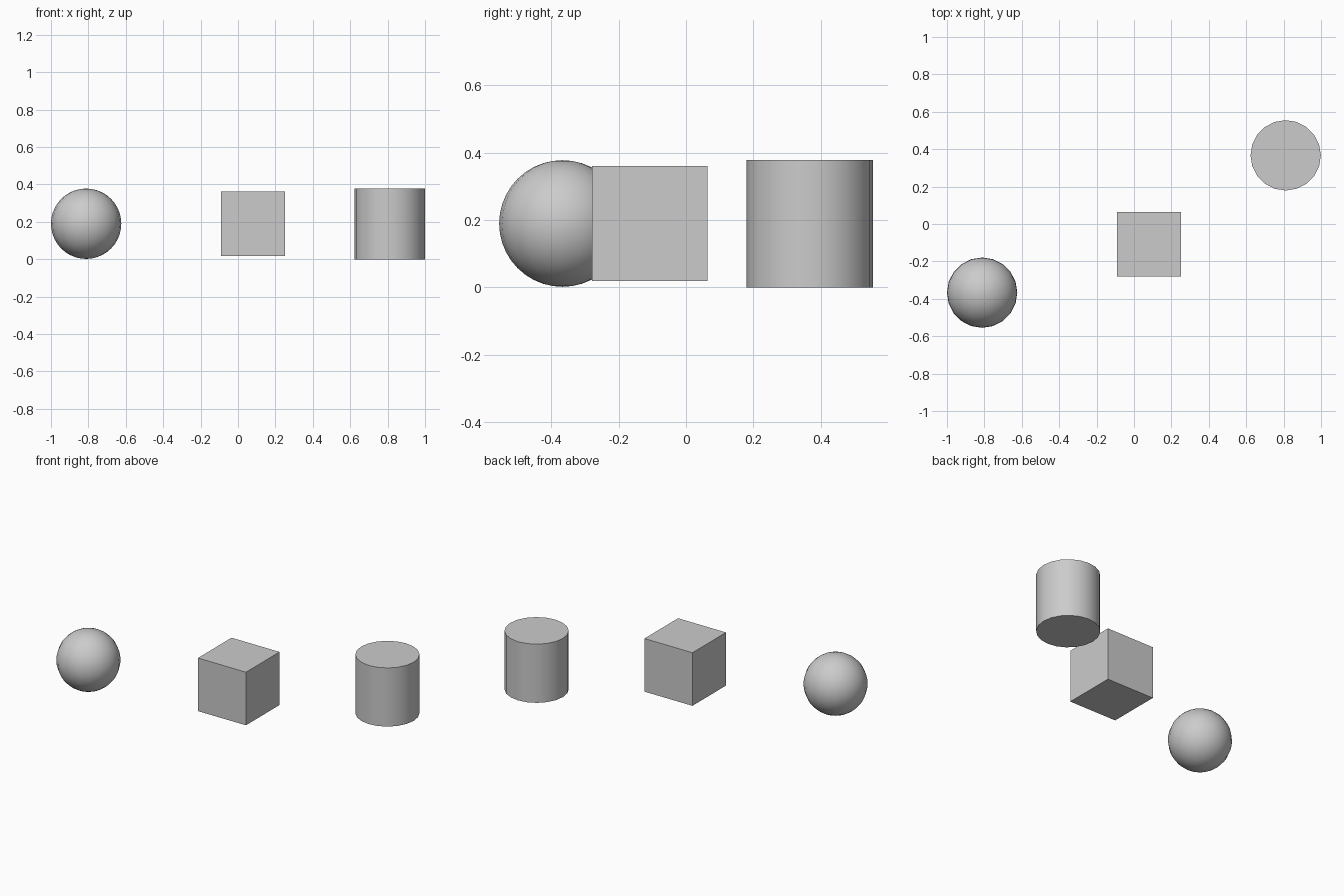
import bpy
import math

if "Cube" in bpy.data.objects:
    bpy.data.objects.remove(bpy.data.objects["Cube"])


def finish(name, smooth=True):
    obj = bpy.context.object
    obj.name = name
    if smooth:
        bpy.ops.object.shade_smooth_by_angle(angle=math.radians(40))
    return obj


# ball, front left
bpy.ops.mesh.primitive_uv_sphere_add(segments=20, ring_count=20, radius=0.188,
                                     location=(-0.812, -0.367, 0.19))
finish("ball")

# cube, floating slightly in the middle
bpy.ops.mesh.primitive_cube_add(size=0.343, location=(0.081, -0.108, 0.19))
finish("cube", smooth=False)

# upright cylinder, back right
bpy.ops.mesh.primitive_cylinder_add(vertices=20, radius=0.188, depth=0.379,
                                    location=(0.811, 0.367, 0.1895))
finish("cylinder")
